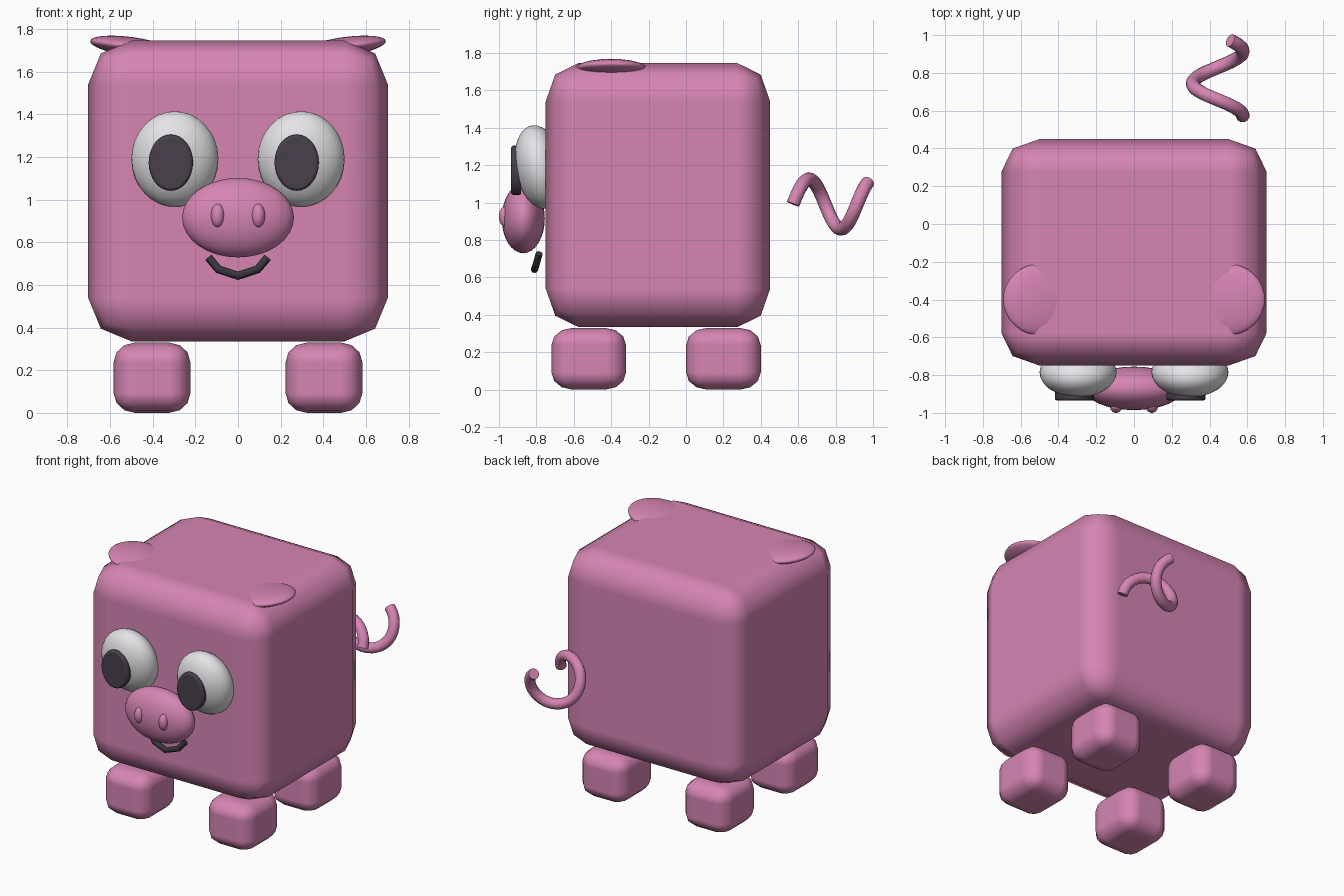
import bpy
import math
from math import radians, sin, cos

if "Cube" in bpy.data.objects:
    bpy.data.objects.remove(bpy.data.objects["Cube"])


def material(name, rgb):
    mat = bpy.data.materials.new(name)
    mat.use_nodes = True
    colour = (*rgb, 1)
    mat.diffuse_color = colour
    mat.node_tree.nodes["Principled BSDF"].inputs["Base Color"].default_value = colour
    return mat


pink = material("pink", (0.67, 0.235, 0.45))
white = material("eye white", (0.8, 0.8, 0.82))
dark = material("pupil dark", (0.065, 0.05, 0.07))
black = material("mouth black", (0.038, 0.038, 0.045))


def finish(name, mat):
    obj = bpy.context.object
    obj.name = name
    obj.data.materials.append(mat)
    return obj


def rounded_box(name, centre, size, bevel, segments):
    bpy.ops.mesh.primitive_cube_add(size=1, location=centre)
    obj = finish(name, pink)
    obj.scale = size
    bpy.ops.object.shade_smooth()
    mod = obj.modifiers.new("rounding", "BEVEL")
    mod.width = bevel
    mod.segments = segments
    mod.harden_normals = True
    return obj


def ellipsoid(name, mat, centre, radii, rotation=(0, 0, 0)):
    bpy.ops.mesh.primitive_uv_sphere_add(segments=32, ring_count=16, radius=1,
                                         location=centre, rotation=rotation)
    obj = finish(name, mat)
    obj.scale = radii
    bpy.ops.object.shade_smooth()
    return obj


def tube(name, mat, points, radius, resolution):
    curve = bpy.data.curves.new(name, "CURVE")
    curve.dimensions = "3D"
    curve.bevel_depth = radius
    curve.bevel_resolution = resolution
    curve.use_fill_caps = True
    spline = curve.splines.new("POLY")
    spline.points.add(len(points) - 1)
    for point, co in zip(spline.points, points):
        point.co = (*co, 1)
    spline.use_smooth = True
    obj = bpy.data.objects.new(name, curve)
    bpy.context.collection.objects.link(obj)
    curve.materials.append(mat)
    # Turn the curve into a mesh
    bpy.ops.object.select_all(action="DESELECT")
    obj.select_set(True)
    bpy.context.view_layer.objects.active = obj
    bpy.ops.object.convert(target="MESH")
    bpy.ops.object.shade_smooth_by_angle(angle=radians(50))


# Block body
rounded_box("body", (0, -0.15, 1.04), (1.405, 1.2, 1.41), 0.145, 2)

for side, label in ((1, "left"), (-1, "right")):
    # Feet
    for end, y in (("front", -0.52), ("back", 0.2)):
        rounded_box(f"{end}_{label}_foot", (side * 0.403, y, 0.165),
                    (0.36, 0.4, 0.33), 0.28, 3)
    # Ears, outer edge tipped up
    ellipsoid(f"{label}_ear", pink, (side * 0.495, -0.4, 1.716),
              (0.2, 0.19, 0.045), (0, radians(-8 * side), 0))
    # Eyeballs, leaning forward
    ellipsoid(f"{label}_eye", white, (side * 0.296, -0.785, 1.19),
              (0.204, 0.128, 0.226), (radians(10), 0, 0))
    # Pupils, both glancing the same way
    bpy.ops.mesh.primitive_cylinder_add(
        vertices=32, radius=1, depth=2, rotation=(radians(90), 0, 0),
        location=(side * 0.295 - 0.02, -0.908, 1.173))
    pupil = finish(f"{label}_pupil", dark)
    pupil.scale = (0.104, 0.132, 0.027)
    bpy.ops.object.transform_apply(location=False, rotation=True, scale=True)
    bevel = pupil.modifiers.new("soft rim", "BEVEL")
    bevel.width = 0.012
    bevel.segments = 2
    bpy.ops.object.shade_smooth_by_angle(angle=radians(40))
    # Nostrils
    ellipsoid(f"{label}_nostril", pink, (side * 0.095, -0.965, 0.925),
              (0.032, 0.035, 0.056))

# Snout
ellipsoid("snout", pink, (0, -0.87, 0.915), (0.262, 0.115, 0.186))

# Smile
smile = [(-0.137, -0.785, 0.727), (-0.092, -0.8, 0.673), (0, -0.81, 0.643),
         (0.092, -0.8, 0.673), (0.137, -0.785, 0.727)]
tube("mouth", black, smile, 0.02, 2)

# Corkscrew tail
steps = 42
tail = []
for i in range(steps + 1):
    a = radians(420) * i / steps
    tail.append((0.443 + 0.133 * cos(a), 0.572 + 0.4 * i / steps, 0.992 + 0.133 * sin(a)))
tube("tail", pink, tail, 0.036, 4)
